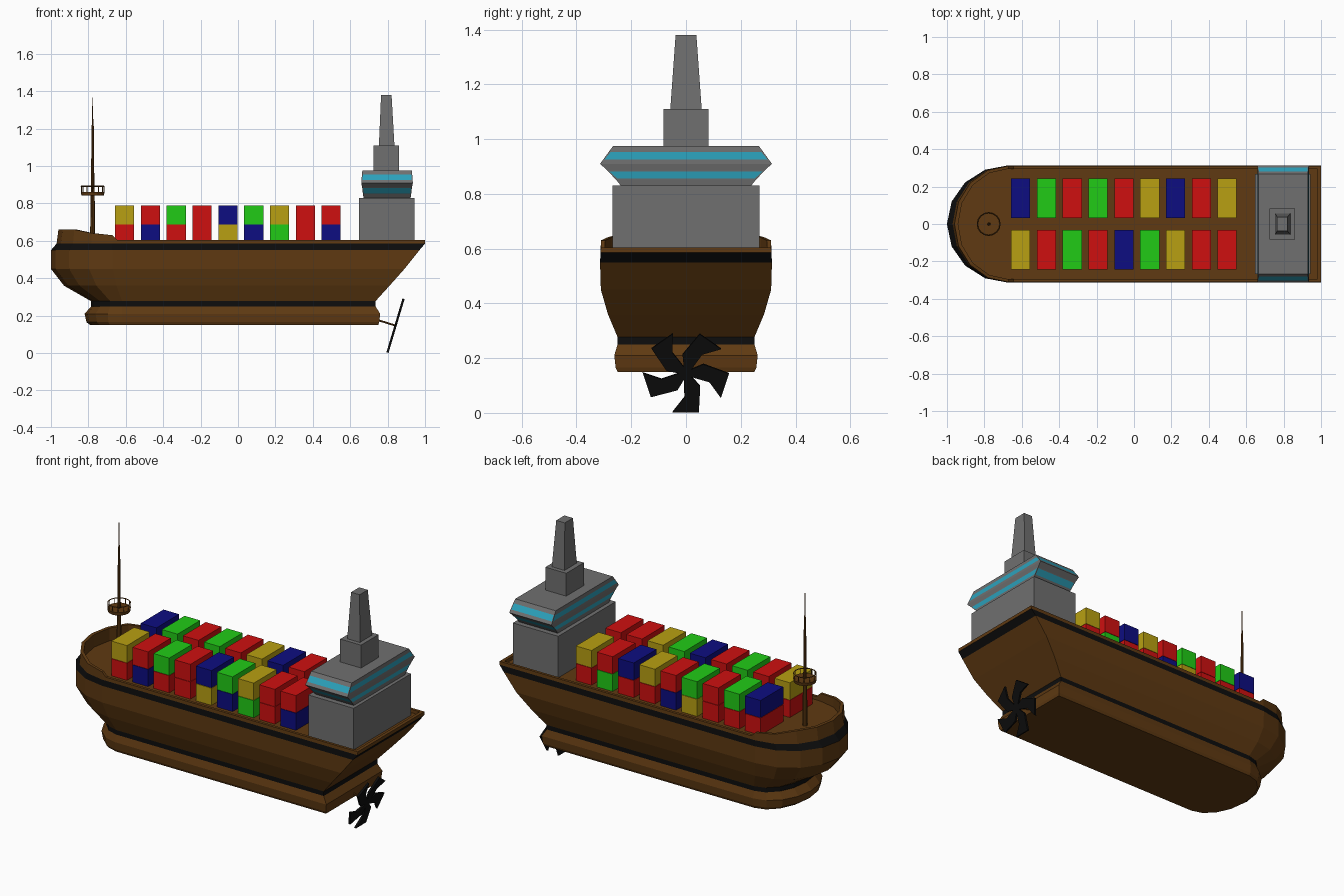
import bpy, bmesh, math
from mathutils import Vector, Matrix

if "Cube" in bpy.data.objects:
    bpy.data.objects.remove(bpy.data.objects["Cube"])


def material(name, rgb):
    m = bpy.data.materials.new(name)
    m.diffuse_color = (*rgb, 1)
    m.use_nodes = True
    m.node_tree.nodes["Principled BSDF"].inputs["Base Color"].default_value = m.diffuse_color
    return m


BROWN = material("hull brown", (0.115, 0.042, 0.006))
BLACK = material("black", (0.004, 0.004, 0.004))
GRAY = material("gray", (0.16, 0.16, 0.16))
CYAN = material("window cyan", (0.025, 0.36, 0.5))
RED = material("red", (0.62, 0.005, 0.005))
GREEN = material("green", (0.015, 0.6, 0.008))
BLUE = material("blue", (0.004, 0.004, 0.22))
YELLOW = material("yellow", (0.48, 0.35, 0.006))


def finish(name, bm, mats):
    bmesh.ops.recalc_face_normals(bm, faces=bm.faces)
    me = bpy.data.meshes.new(name)
    bm.to_mesh(me)
    bm.free()
    for m in mats:
        me.materials.append(m)
    ob = bpy.data.objects.new(name, me)
    bpy.context.collection.objects.link(ob)
    return ob


def loft(name, rings, mats, painted=(), inset=0):
    """Skin closed rings; bands listed in painted get the second material."""
    bm = bmesh.new()
    vs = [[bm.verts.new(p) for p in r] for r in rings]
    n = len(rings[0])
    accents = []
    for i in range(len(rings) - 1):
        for j in range(n):
            k = (j + 1) % n
            f = bm.faces.new((vs[i][j], vs[i][k], vs[i + 1][k], vs[i + 1][j]))
            if i in painted:
                accents.append(f)
    bm.faces.new(vs[0])
    bm.faces.new(vs[-1])
    bm.normal_update()
    if inset:
        bmesh.ops.inset_individual(bm, faces=accents, thickness=inset)
    for f in accents:
        f.material_index = 1
    return finish(name, bm, mats)


def rect(cx, hx, hy, z, cy=0):
    return [(cx + sx * hx, cy + sy * hy, z)
            for sx, sy in ((-1, -1), (1, -1), (1, 1), (-1, 1))]


def box(name, x, y, z0, z1, hx, hy, mat):
    return loft(name, [rect(x, hx, hy, z0, y), rect(x, hx, hy, z1, y)], [mat])


def cone(name, a, b, r1, r2, mat, seg=10):
    a, b = Vector(a), Vector(b)
    d = b - a
    bm = bmesh.new()
    rot = d.to_track_quat('Z', 'Y').to_matrix().to_4x4()
    bmesh.ops.create_cone(bm, cap_ends=True, segments=seg, radius1=r1, radius2=r2,
                          depth=d.length,
                          matrix=Matrix.Translation((a + b) / 2) @ rot)
    return finish(name, bm, [mat])


# Hull: plan outline with a half-ellipse bow and a flat stern
def outline(z, bow, stern, hw, cx, bulwark=False):
    pts = [(stern, hw), (cx + 0.025, hw)]
    for i in range(9):
        a = math.pi / 2 - i * math.pi / 8
        pts.append((cx - (cx - bow) * math.cos(a), hw * math.sin(a)))
    pts += [(cx + 0.025, -hw), (stern, -hw)]
    rise = [0, 0, .025, .036, .055, .055, .055, .055, .055, .036, .025, 0, 0]
    return [(x, y, z + (h if bulwark else 0)) for (x, y), h in zip(pts, rise)]


levels = [
    (0.150, -0.79, 0.75, 0.250, -0.62),
    (0.165, -0.81, 0.755, 0.257, -0.62),
    (0.210, -0.82, 0.76, 0.262, -0.62),
    (0.250, -0.785, 0.735, 0.250, -0.62),
    (0.277, -0.785, 0.735, 0.250, -0.62),
    (0.360, -0.93, 0.81, 0.285, -0.65),
    (0.450, -1.0, 0.89, 0.311, -0.67),
    (0.550, -1.0, 0.97, 0.314, -0.67),
    (0.585, -0.97, 1.0, 0.312, -0.67),
]
rings = [outline(*l) for l in levels]
rings.append(outline(0.605, -0.96, 1.0, 0.311, -0.67, True))    # rail outside
rings.append(outline(0.605, -0.94, 0.98, 0.295, -0.67, True))   # rail inside
rings.append(outline(0.585, -0.94, 0.98, 0.295, -0.67))         # deck
loft("hull", rings, [BROWN, BLACK], painted=(3, 7))

# Containers: two rows, two layers, listed bow to stern
paint = {"R": RED, "G": GREEN, "B": BLUE, "Y": YELLOW}
stacks = [(-0.137, 0, "RBRRYBGRB"), (-0.137, 1, "YRGRBGYRR"),
          (0.137, 0, "RRRYBRRGR"), (0.137, 1, "BGRGRYBRY")]
for y, layer, colors in stacks:
    for i, c in enumerate(colors):
        z = 0.584 + layer * 0.104
        box("container", -0.606 + i * 0.138, y, z, z + 0.102, 0.051, 0.106, paint[c])

# Deckhouse, bridge with two window bands, and funnel
box("deckhouse", 0.795, 0, 0.58, 0.83, 0.148, 0.268, GRAY)
bridge = [(0.83, 0.126, 0.238), (0.85, 0.129, 0.254), (0.885, 0.133, 0.287),
          (0.91, 0.138, 0.314), (0.922, 0.137, 0.305), (0.959, 0.134, 0.278),
          (0.975, 0.132, 0.266)]
loft("bridge", [rect(0.797, hx, hy, z) for z, hx, hy in bridge],
     [GRAY, CYAN], painted=(1, 4), inset=0.007)
box("funnel_base", 0.793, 0, 0.97, 1.11, 0.068, 0.082, GRAY)
loft("funnel", [rect(0.795, 0.042, 0.058, 1.10), rect(0.793, 0.028, 0.038, 1.38)], [GRAY])

# Mast with lookout platform
MX = -0.777
cone("mast_lower", (MX, 0, 0.58), (MX, 0, 0.86), 0.015, 0.011, BROWN)
cone("mast_middle", (MX, 0, 0.86), (MX, 0, 1.22), 0.010, 0.006, BROWN)
cone("mast_tip", (MX, 0, 1.22), (MX, 0, 1.365), 0.004, 0.002, BROWN, 6)
cone("lookout_floor", (MX, 0, 0.843), (MX, 0, 0.862), 0.060, 0.064, BROWN, 16)
bpy.ops.mesh.primitive_torus_add(location=(MX, 0, 0.892), major_radius=0.061,
                                 minor_radius=0.003, major_segments=16, minor_segments=4)
rail = bpy.context.object
rail.name = "lookout_rail"
rail.data.materials.append(BROWN)
for i in range(12):
    a = i * math.tau / 12
    x, y = MX + 0.06 * math.cos(a), 0.06 * math.sin(a)
    cone("lookout_post", (x, y, 0.86), (x, y, 0.892), 0.0025, 0.0025, BROWN, 4)

# Propeller: five flat blades turned about a tilted shaft
blade = [(0.0, 0.008), (0.05, 0.052), (0.150, 0.047), (0.150, -0.050),
         (0.092, -0.006), (0.0, -0.008)]
bm = bmesh.new()
for i in range(5):
    a = i * math.tau / 5
    sides = []
    for x in (-0.006, 0.006):
        sides.append([bm.verts.new((x, t * math.cos(a) - r * math.sin(a),
                                    -r * math.cos(a) - t * math.sin(a)))
                      for r, t in blade])
    bm.faces.new(sides[0])
    bm.faces.new(sides[1])
    for j in range(len(blade)):
        k = (j + 1) % len(blade)
        bm.faces.new((sides[0][j], sides[0][k], sides[1][k], sides[1][j]))
prop = finish("propeller", bm, [BLACK])
prop.location = (0.842, 0, 0.146)
prop.rotation_euler = (0, math.radians(16.6), 0)
cone("propeller_shaft", (0.72, 0, 0.185), (0.845, 0, 0.146), 0.005, 0.005, BROWN, 8)
